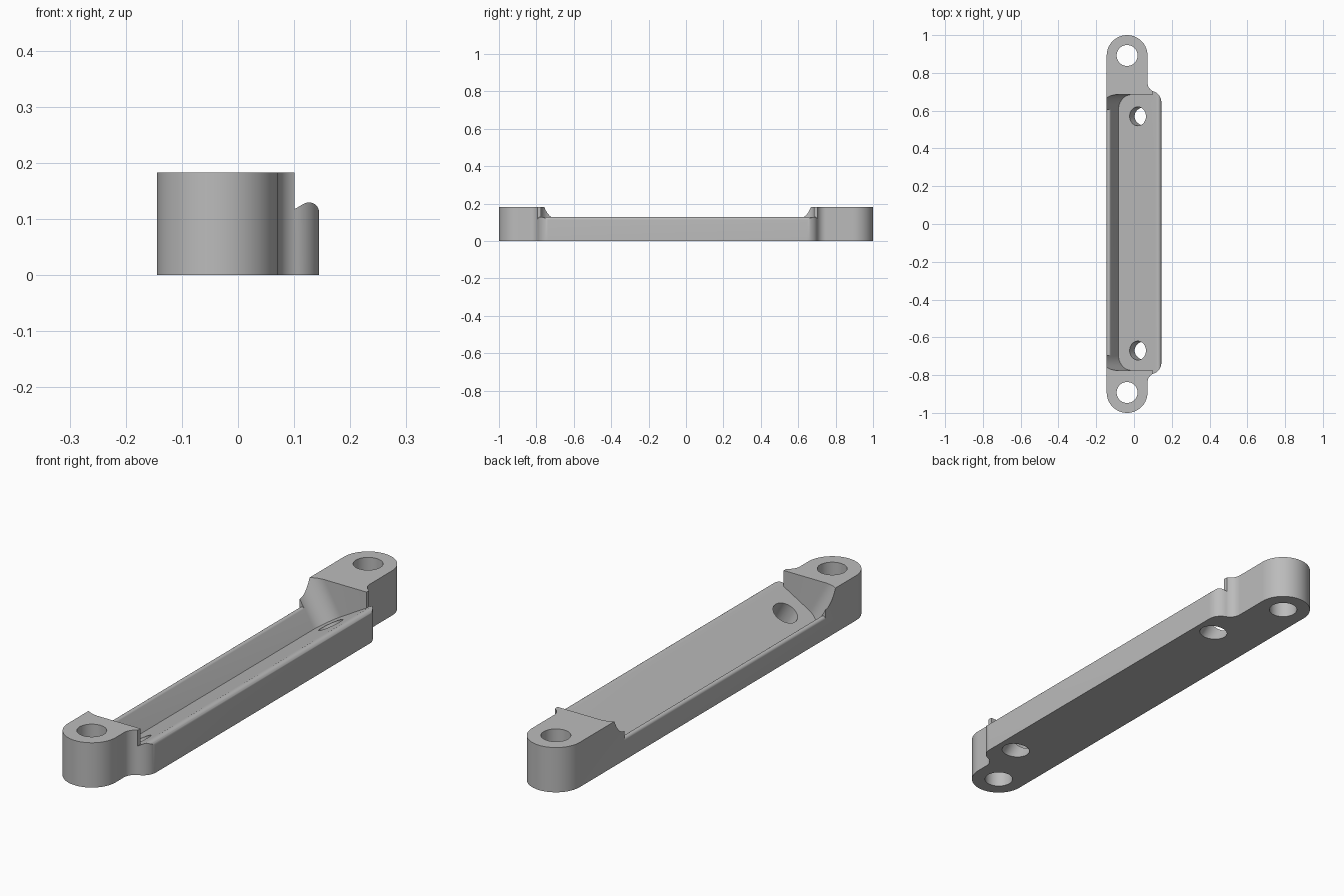
import bpy, bmesh
from math import sin, cos, tan, acos, radians, degrees
from mathutils import Vector

if "Cube" in bpy.data.objects:
    bpy.data.objects.remove(bpy.data.objects["Cube"])

HEIGHT, HALF_W, MID_Y = 0.183, 0.1445, -0.045
TILT = radians(30)
EAR_X, EAR_Y, EAR_R = -0.0365, 0.892, 0.108
FLOOR_X, FLOOR_Z = -0.082, 0.012      # lowest corner of the tilted floor
X, Y, Z = Vector((1, 0, 0)), Vector((0, 1, 0)), Vector((0, 0, 1))
U = Vector((cos(TILT), 0, sin(TILT)))   # up the floor slope
N = Vector((-sin(TILT), 0, cos(TILT)))  # floor normal


def arc(cx, cy, r, a0, a1, n=14):
    angles = [radians(a0 + (a1 - a0) * i / n) for i in range(n + 1)]
    return [(cx + r * cos(a), cy + r * sin(a)) for a in angles]


def prism(name, pts, origin, a, b, sweep):
    """Extrude a 2D outline lying in the plane of a and b."""
    bm = bmesh.new()
    face = bm.faces.new([bm.verts.new(origin + a * p + b * q) for p, q in pts])
    new = bmesh.ops.extrude_face_region(bm, geom=[face])["geom"]
    bmesh.ops.translate(bm, vec=sweep,
                        verts=[v for v in new if isinstance(v, bmesh.types.BMVert)])
    bmesh.ops.recalc_face_normals(bm, faces=bm.faces)
    mesh = bpy.data.meshes.new(name)
    bm.to_mesh(mesh)
    bm.free()
    obj = bpy.data.objects.new(name, mesh)
    bpy.context.collection.objects.link(obj)
    return obj


def floor_z(x):
    return FLOOR_Z + (x - FLOOR_X) * tan(TILT)


# Body outline: round ear, concave fillet, then rounded rail corner at each end
corner_r, fillet_r, corner_y = 0.06, 0.05, 0.645
corner_x = HALF_W - corner_r
fillet_x = EAR_X + EAR_R + fillet_r
turn = acos((fillet_x - corner_x) / (corner_r + fillet_r))
fillet_y = corner_y + (corner_r + fillet_r) * sin(turn)
t = degrees(turn)
shoulder = (arc(corner_x, corner_y, corner_r, 0, t)
            + arc(fillet_x, fillet_y, fillet_r, 180 + t, 180)[1:])
lower = [(x, 2 * MID_Y - y) for x, y in reversed(shoulder)]
outline = (shoulder + arc(EAR_X, EAR_Y, EAR_R, 0, 180, 32)
           + arc(EAR_X, -EAR_Y, EAR_R, 180, 360, 32) + lower)
body = prism("bracket_body", outline, Vector(), X, Y, Z * HEIGHT)

cutters = []
# Tilted pocket with rounded corners along its low side
end, r = 0.73, 0.08
pocket = ([(0.5, end)] + arc(r, end - r, r, 90, 180)
          + arc(r, r - end, r, 180, 270) + [(0.5, -end)])
cutters.append(prism("pocket_cutter", pocket,
                     Vector((FLOOR_X, MID_Y, FLOOR_Z)), U, Y, N * 0.5))

# Rounded rim on the high side of the floor
r = 0.018
cx = HALF_W - r
cz = floor_z(cx) - r / cos(TILT)
high = ([(0.101, 0.3), (0.101, floor_z(0.101))] + arc(cx, cz, r, 120, 0, 10)
        + [(0.2, cz), (0.2, 0.3)])
cutters.append(prism("high_rim_cutter", high, Y * -1.1, X, Z, Y * 2.2))

# Rounded rim on the low side
r = 0.011
cx = r - HALF_W
touch = cx + r * cos(TILT)
cz = FLOOR_Z + (FLOOR_X - touch) / tan(TILT) - r * sin(TILT)
low = ([(touch, 0.15)] + arc(cx, cz, r, 30, 180, 10) + [(-0.2, cz), (-0.2, 0.15)])
cutters.append(prism("low_rim_cutter", low, Y * (MID_Y - 0.65), X, Z, Y * 1.3))

# Upright holes through the ears, and holes square to the tilted floor
for side in (1, -1):
    cutters.append(prism("ear_hole_cutter", arc(0, 0, 0.0555, 0, 360, 40)[:-1],
                         Vector((EAR_X, side * EAR_Y, -0.1)), X, Y, Z * 0.5))
    start = Vector((0.02, MID_Y - 0.005 + side * 0.62, floor_z(0.02)))
    cutters.append(prism("floor_hole_cutter", arc(0, 0, 0.05, 0, 360, 40)[:-1],
                         start - N * 0.3, U, Y, N * 0.4))

bpy.context.view_layer.objects.active = body
body.select_set(True)
for cutter in cutters:
    mod = body.modifiers.new(cutter.name, "BOOLEAN")
    mod.operation, mod.solver, mod.object = "DIFFERENCE", "EXACT", cutter
    cutter.hide_render = True
    bpy.ops.object.modifier_apply(modifier=mod.name)
    bpy.data.objects.remove(cutter)

# Plain grey finish
grey = bpy.data.materials.new("plain_grey")
grey.use_nodes = True
colour = (0.5, 0.5, 0.5, 1)
grey.diffuse_color = colour
grey.node_tree.nodes["Principled BSDF"].inputs["Base Color"].default_value = colour
body.data.materials.clear()
body.data.materials.append(grey)
bpy.ops.object.shade_smooth_by_angle(angle=radians(25))
